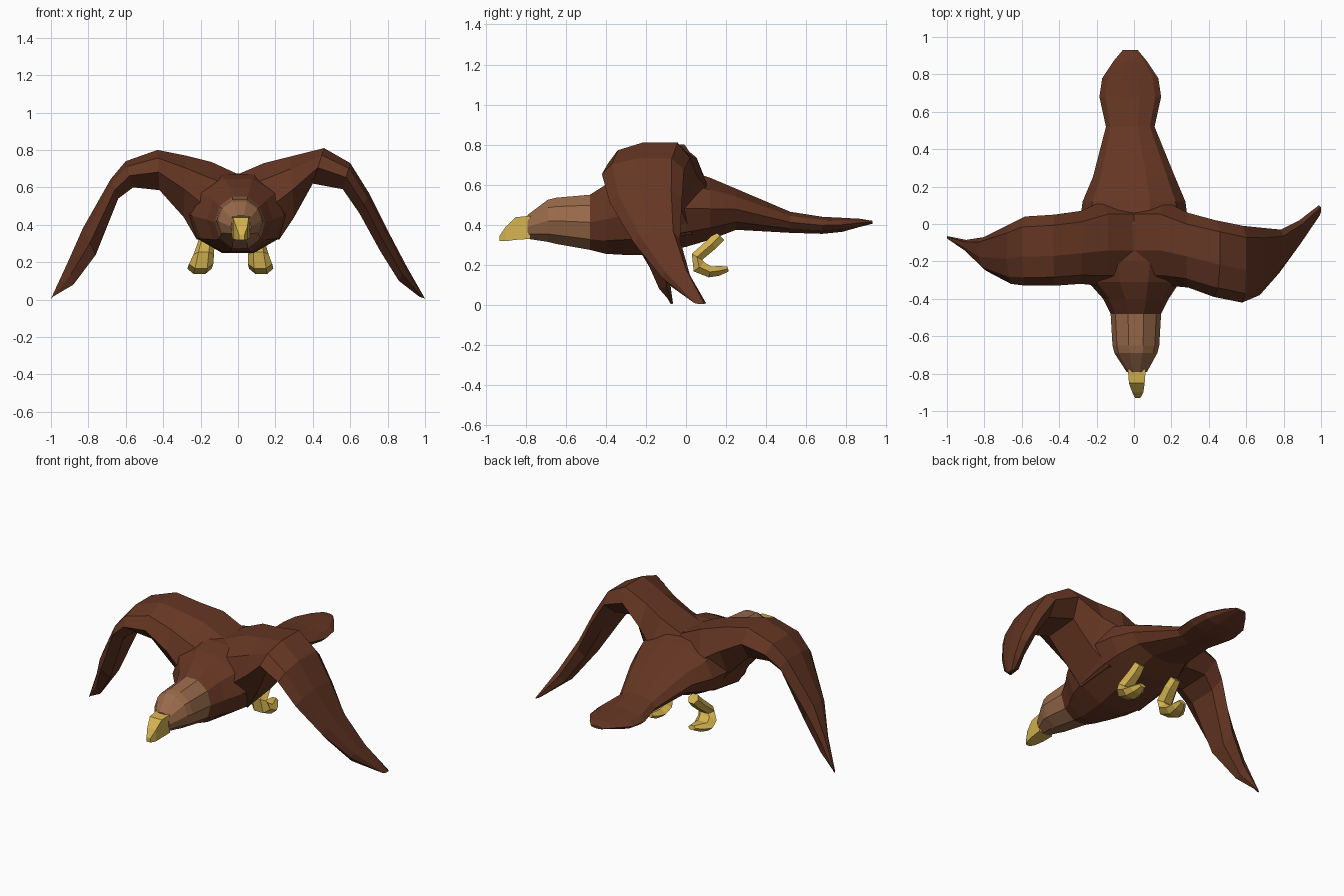
import bpy, bmesh, math
from mathutils import Vector


def material(name, rgb):
    m = bpy.data.materials.new(name)
    m.diffuse_color = (*rgb, 1)
    return m


BROWN = material("dark brown feathers", (0.130, 0.037, 0.017))
TAN = material("light brown head", (0.32, 0.145, 0.07))
GOLD = material("golden yellow", (0.66, 0.45, 0.08))


def loft(name, rings, mats, rule=None):
    """Skin a row of equal-sized rings, cap both ends; rule(center) picks the colour."""
    bm = bmesh.new()
    vs = [[bm.verts.new(p) for p in r] for r in rings]
    n = len(vs[0])
    for a, b in zip(vs, vs[1:]):
        for i in range(n):
            j = (i + 1) % n
            bm.faces.new((a[i], a[j], b[j], b[i]))
    bm.faces.new(vs[0])
    bm.faces.new(vs[-1])
    bmesh.ops.recalc_face_normals(bm, faces=bm.faces)
    if rule:
        for f in bm.faces:
            f.material_index = rule(f.calc_center_median())
    me = bpy.data.meshes.new(name)
    bm.to_mesh(me)
    bm.free()
    for m in mats:
        me.materials.append(m)
    ob = bpy.data.objects.new(name, me)
    bpy.context.collection.objects.link(ob)
    return ob


def body_ring(x, y, top, bottom, half_width, sides=10):
    c, h = (top + bottom) / 2, (top - bottom) / 2
    ring = []
    for i in range(sides):
        a = 2 * math.pi * (i + 0.5) / sides
        k = 1 / math.cos(math.pi / sides)
        ring.append(Vector((x + half_width * math.sin(a) * (k if sides < 8 else 1),
                            y, c + h * math.cos(a) * k)))
    return ring


# Head, body and tail in one loft: x, y, top, bottom, half width
body = [(0.015, -0.79, 0.45, 0.33, 0.055), (0.01, -0.69, 0.525, 0.315, 0.115),
        (0.01, -0.65, 0.535, 0.305, 0.125), (0.01, -0.48, 0.55, 0.275, 0.135),
        (0.01, -0.40, 0.60, 0.255, 0.175), (0.0, -0.31, 0.645, 0.25, 0.245),
        (0.0, -0.20, 0.67, 0.25, 0.28), (0.0, 0.0, 0.675, 0.29, 0.29),
        (0.0, 0.12, 0.635, 0.325, 0.275), (0.0, 0.25, 0.58, 0.375, 0.22),
        (-0.02, 0.52, 0.465, 0.36, 0.13), (-0.02, 0.68, 0.44, 0.355, 0.165),
        (-0.02, 0.78, 0.435, 0.365, 0.15), (-0.02, 0.87, 0.43, 0.39, 0.09),
        (-0.02, 0.93, 0.42, 0.405, 0.04)]
loft("body", [body_ring(*s) for s in body], [BROWN, TAN],
     lambda c: 1 if c.y < -0.48 else 0)

# Blunt hooked beak
beak = [(0.015, -0.775, 0.445, 0.33, 0.048), (0.015, -0.85, 0.438, 0.325, 0.042),
        (0.02, -0.90, 0.39, 0.318, 0.030), (0.02, -0.93, 0.345, 0.318, 0.014)]
loft("beak", [body_ring(*s, sides=4) for s in beak], [GOLD])


# Wings: outer x, z, inner x, z, leading y, trailing y
def wing_ring(xo, zo, xi, zi, lead, trail, side):
    def pt(t, u):
        return Vector((side * (xo + (xi - xo) * u), lead + (trail - lead) * t,
                       zo + (zi - zo) * u))
    return [pt(0, 0.55), pt(0.12, 0.2), pt(0.42, 0), pt(0.85, 0),
            pt(1, 0.4), pt(0.8, 0.92), pt(0.25, 1)]


root = (0.0, 0.67, 0.05, 0.32, -0.33, 0.12)
right = [root, (0.14, 0.73, 0.22, 0.32, -0.33, 0.12), (0.28, 0.765, 0.30, 0.44, -0.34, 0.06),
         (0.46, 0.81, 0.40, 0.62, -0.39, 0.02), (0.60, 0.73, 0.56, 0.59, -0.42, -0.01),
         (0.70, 0.57, 0.65, 0.46, -0.38, -0.02), (0.80, 0.37, 0.76, 0.26, -0.26, -0.03),
         (0.90, 0.18, 0.86, 0.10, -0.12, 0.02), (1.0, 0.005, 0.97, 0.015, 0.04, 0.10)]
left = [root, (0.14, 0.735, 0.22, 0.32, -0.33, 0.12), (0.28, 0.77, 0.29, 0.44, -0.32, 0.07),
        (0.43, 0.80, 0.42, 0.585, -0.33, 0.05), (0.60, 0.74, 0.56, 0.60, -0.33, 0.04),
        (0.68, 0.645, 0.64, 0.54, -0.32, 0.0), (0.83, 0.38, 0.76, 0.24, -0.25, -0.07),
        (0.91, 0.20, 0.88, 0.08, -0.15, -0.085), (1.0, 0.005, 0.99, 0.015, -0.08, -0.065)]
loft("right_wing", [wing_ring(*s, 1) for s in right], [BROWN])
loft("left_wing", [wing_ring(*s, -1) for s in left], [BROWN])

# Folded legs with curled feet: sideways offset, y, z, half width, half thickness
leg = [(0.0, 0.17, 0.345, 0.035, 0.03), (0.0, 0.13, 0.305, 0.045, 0.03),
       (0.015, 0.055, 0.24, 0.055, 0.03), (0.03, 0.065, 0.19, 0.065, 0.035),
       (0.04, 0.12, 0.165, 0.065, 0.028), (0.03, 0.165, 0.17, 0.05, 0.024),
       (0.02, 0.21, 0.18, 0.025, 0.013)]


def leg_rings(x0, spread, side):
    rings = []
    for k, (dx, y, z, w, t) in enumerate(leg):
        a, b = leg[max(k - 1, 0)], leg[min(k + 1, len(leg) - 1)]
        nrm = Vector((0, -(b[2] - a[2]), b[1] - a[1])).normalized()
        c = Vector((side * (x0 + spread * dx), y, z))
        rings.append([c + Vector((w * math.cos(q), 0, 0)) + nrm * (t * 1.15 * math.sin(q))
                      for q in (math.pi * i / 3 for i in range(6))])
    return rings


loft("right_leg", leg_rings(0.10, 0.6, 1), [GOLD])
loft("left_leg", leg_rings(0.17, 0.9, -1), [GOLD])
